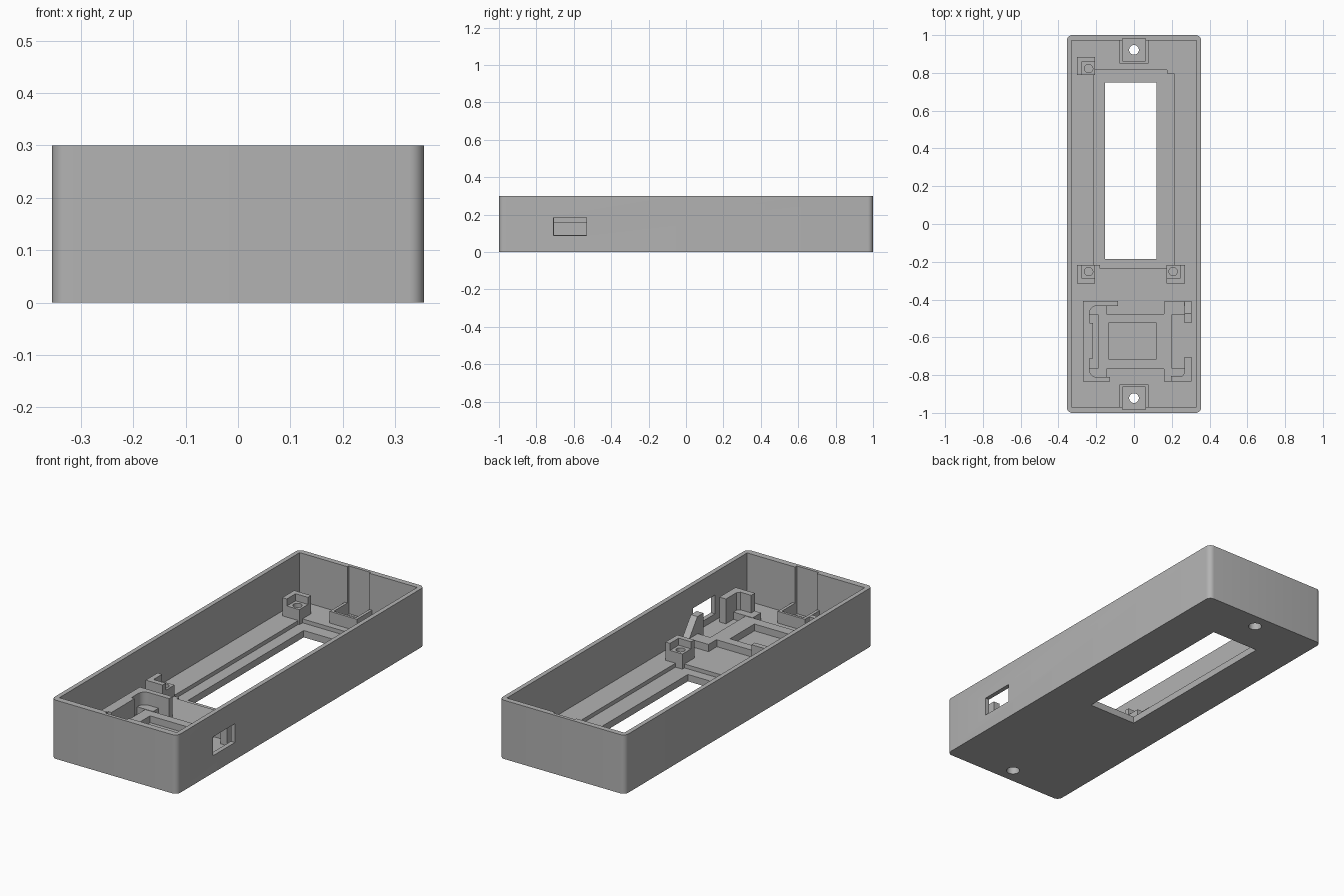
import bpy, bmesh, math
from mathutils import Vector

cube = bpy.data.objects.get("Cube")
if cube:
    bpy.data.objects.remove(cube, do_unlink=True)

grey = bpy.data.materials.new("mid grey plastic")
grey.use_nodes = True
grey.diffuse_color = (0.45, 0.45, 0.45, 1)
grey.node_tree.nodes["Principled BSDF"].inputs["Base Color"].default_value = (0.45, 0.45, 0.45, 1)

FLOOR, SINK = 0.055, 0.05     # floor top, and how low the fittings start


def finish(name, bm):
    bmesh.ops.recalc_face_normals(bm, faces=bm.faces)
    mesh = bpy.data.meshes.new(name)
    bm.to_mesh(mesh)
    bm.free()
    mesh.materials.append(grey)
    ob = bpy.data.objects.new(name, mesh)
    bpy.context.collection.objects.link(ob)
    return ob


def prism(name, points, low, high, along_x=False):
    """Extrude a flat outline upward, or a y-z outline along x."""
    bm = bmesh.new()
    place = (lambda a, b: (low, a, b)) if along_x else (lambda a, b: (a, b, low))
    face = bm.faces.new([bm.verts.new(place(a, b)) for a, b in points])
    new = bmesh.ops.extrude_face_region(bm, geom=[face])["geom"]
    step = Vector((high - low, 0, 0)) if along_x else Vector((0, 0, high - low))
    bmesh.ops.translate(bm, vec=step, verts=[v for v in new if isinstance(v, bmesh.types.BMVert)])
    return finish(name, bm)


def box(name, x0, x1, y0, y1, z0, z1):
    return prism(name, [(x0, y0), (x1, y0), (x1, y1), (x0, y1)], z0, z1)


def cone(name, x, y, z0, z1, r0, r1):
    bm = bmesh.new()
    bmesh.ops.create_cone(bm, cap_ends=True, segments=32, radius1=r0, radius2=r1, depth=z1 - z0)
    bmesh.ops.translate(bm, vec=(x, y, (z0 + z1) / 2), verts=bm.verts)
    return finish(name, bm)


def arc(cx, cy, r, start, end, n=6):
    return [(cx + r * math.cos(math.radians(start + (end - start) * i / n)),
             cy + r * math.sin(math.radians(start + (end - start) * i / n))) for i in range(n + 1)]


def boolean(ob, others, operation="DIFFERENCE"):
    """Apply booleans and remove the helper objects."""
    for other in others:
        mod = ob.modifiers.new("cut", "BOOLEAN")
        mod.operation, mod.object, mod.solver = operation, other, "EXACT"
        graph = bpy.context.evaluated_depsgraph_get()
        mesh = bpy.data.meshes.new_from_object(ob.evaluated_get(graph))
        ob.modifiers.clear()
        ob.data = mesh
        bpy.data.objects.remove(other, do_unlink=True)
    return ob


# Outer shell: rounded corners outside, square inside
R, W, L = 0.028, 0.355, 1.0
outline = (arc(W - R, L - R, R, 0, 90) + arc(R - W, L - R, R, 90, 180)
           + arc(R - W, R - L, R, 180, 270) + arc(W - R, R - L, R, 270, 360))
shell = prism("case_shell", outline, 0, 0.3)
cutters = [
    box("cavity", -0.332, 0.332, -0.968, 0.972, FLOOR, 0.4),
    box("screen_recess", -0.212, 0.212, -0.235, 0.815, 0.035, 0.1),
    box("screen_window", -0.153, 0.119, -0.185, 0.749, -0.1, 0.1),
    box("side_port", 0.3, 0.4, -0.708, -0.532, 0.088, 0.184),
]
for s in (1, -1):
    ends = sorted((s * 0.9, s * 0.983))
    cutters += [box("end_slot", -0.062, 0.062, *ends, FLOOR + 0.001, 0.4),
                cone("screw_hole", 0, s * 0.922, -0.01, 0.07, 0.033, 0.024)]
boolean(shell, cutters)

# Small stops in two corners of the screen recess
box("recess_stop_back", 0.175, 0.214, 0.796, 0.817, 0.03, FLOOR)
box("recess_stop_front", -0.214, -0.18, -0.237, -0.218, 0.03, FLOOR)

# Low U-shaped walls around the end screw holes
for name, s in (("back", 1), ("front", -1)):
    pts = [(-0.077, 0.974), (-0.077, 0.85), (0.077, 0.85), (0.077, 0.974),
           (0.062, 0.974), (0.062, 0.863), (-0.062, 0.863), (-0.062, 0.974)]
    prism("screw_guard_" + name, [(x, s * y) for x, y in pts], SINK, 0.115)

# Screen posts: a drilled seat with a raised corner on two sides
for name, cx, cy, sx, sy in (("back_right", -0.24, 0.823, -1, 1),
                             ("front_right", -0.24, -0.252, -1, -1),
                             ("front_left", 0.207, -0.252, 1, -1)):
    def span(c, s, a, b):
        return sorted((c + s * a, c + s * b))
    post = box("screen_post_" + name, *span(cx, sx, -0.034, 0.062), *span(cy, sy, -0.034, 0.062), 0.03, 0.148)
    boolean(post, [
        box("seat", *span(cx, sx, -0.1, 0.036), *span(cy, sy, -0.1, 0.036), 0.112, 0.2),
        cone("pilot_hole", cx, cy, 0.06, 0.2, 0.022, 0.022)])

# Board tray: a raised frame with an open middle
tray = box("board_tray", -0.19, 0.2, -0.768, -0.476, SINK, 0.09)
boolean(tray, [box("tray_pocket", -0.132, 0.116, -0.718, -0.521, 0, 0.2)])

# Low pads under the board corners
for name, y0, y1 in (("back", -0.478, -0.409), ("front", -0.833, -0.766)):
    box("board_pad_right_" + name, -0.265, -0.145, y0, y1, SINK, 0.092)
    box("board_pad_left_" + name, 0.159, 0.303, y0, y1, SINK, 0.092)

# Tall C-shaped board holder with rounded inner corners
holder = ([(-0.27, -0.835), (-0.27, -0.407), (-0.085, -0.407), (-0.085, -0.434)]
          + arc(-0.2, -0.469, 0.035, 90, 180)
          + [(-0.235, -0.525), (-0.217, -0.525), (-0.217, -0.712), (-0.235, -0.712)]
          + arc(-0.2, -0.775, 0.035, 180, 270) + [(-0.128, -0.81), (-0.128, -0.835)])
prism("board_holder", holder, SINK, 0.157)

# Corner holder and sloped fin beside the port
prism("port_corner_holder", [(0.305, -0.835), (0.305, -0.705), (0.268, -0.705), (0.268, -0.79),
                             (0.255, -0.805), (0.195, -0.805), (0.195, -0.835)], SINK, 0.182)
prism("port_fin", [(-0.523, SINK), (-0.523, 0.18), (-0.475, 0.18), (-0.407, 0.088), (-0.407, SINK)],
      0.268, 0.305, along_x=True)

# Smooth the round surfaces and keep the edges crisp
for ob in bpy.context.collection.objects:
    ob.select_set(ob.type == "MESH")
    if ob.type == "MESH":
        bpy.context.view_layer.objects.active = ob
bpy.ops.object.shade_smooth_by_angle(angle=math.radians(30))
